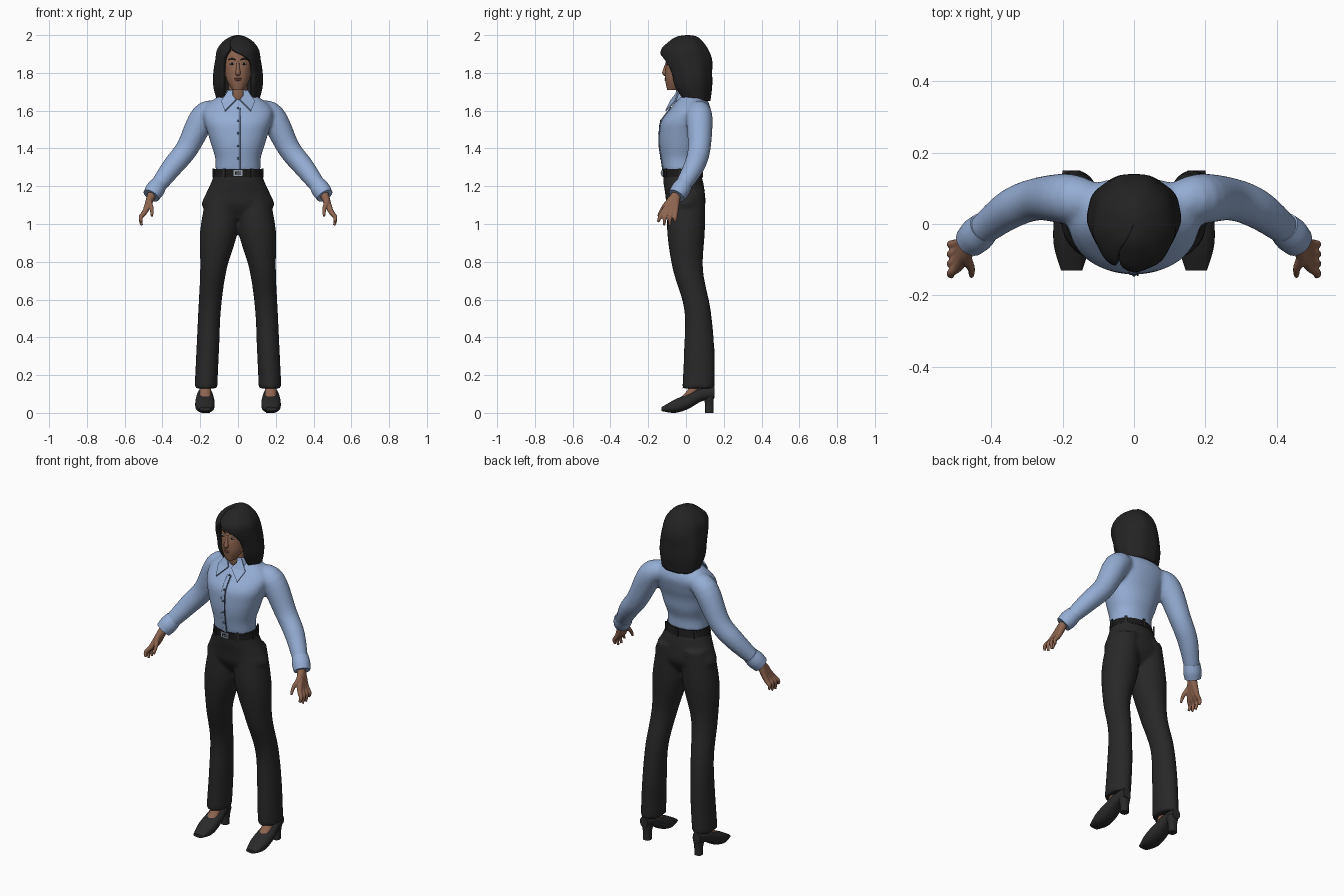
import bpy, bmesh
from math import sin, cos, asin, pi, tau
from mathutils import Vector, Matrix

cube = bpy.data.objects.get("Cube")
if cube:
    bpy.data.objects.remove(cube)


def material(name, *rgb):
    mat = bpy.data.materials.new(name)
    mat.use_nodes = True
    mat.diffuse_color = (*rgb, 1)
    shader = mat.node_tree.nodes["Principled BSDF"]
    shader.inputs["Base Color"].default_value = (*rgb, 1)
    shader.inputs["Roughness"].default_value = .7
    return mat


SHIRT = material("shirt blue", .3, .42, .66)
SEAM = material("seam blue", .06, .09, .16)
SKIN = material("skin brown", .27, .13, .08)
LIPS = material("lip brown", .25, .09, .06)
HAIR = material("hair black", .017, .017, .017)
CLOTH = material("trouser black", .021, .021, .021)
LEATHER = material("shoe black", .023, .023, .023)
BELT = material("belt black", .01, .01, .01)
METAL = material("buckle grey", .3, .35, .42)
EYE = material("eye white", .4, .34, .3)
UP, BACK = (0, 0, 1), (0, 1, 0)


def stack(start, end, widths, lows, highs, centres=None, axis=UP, ease=lambda t: t):
    """Sections spaced by rule along an axis; lows and highs bound their depth."""
    last = len(widths) - 1
    rows = []
    for i, (width, low, high) in enumerate(zip(widths, lows, highs)):
        along = start + (end - start) * ease(i / last)
        middle, x = (low + high) / 2, centres[i] if centres else 0
        place = (x, middle, along) if axis == UP else (x, along, middle)
        rows.append((*place, width, (high - low) / 2))
    return rows


def tube(points, radii):
    return [(*point, radius, radius) for point, radius in zip(points, radii)]


def flip(rows):
    return [(-row[0], *row[1:]) for row in rows]


def smooth_rows(rows, steps=5):
    """Catmull-Rom interpolation between sections."""
    padded = [rows[0], *rows, rows[-1]]
    result = []
    for group in zip(padded, padded[1:], padded[2:], padded[3:]):
        for k in range(steps):
            t = k / steps
            result.append([q + t * (r - p + t * (2 * p - 5 * q + 4 * r - s + t * (3 * q - p - 3 * r + s))) / 2
                           for p, q, r, s in zip(*group)])
    return result + [list(rows[-1])]


def loft(bm, rows, axis=None, power=2, sides=32, ripple=0, cap=True):
    """Skin oval sections; two extra values per section leave an opening in front."""
    rows = smooth_rows(rows)
    opened = len(rows[0]) > 5
    bend = lambda v: abs(v) ** (2 / power) * (1 if v > 0 else -1)
    ref = Vector(UP if axis == BACK else BACK)
    rings = []
    for i, row in enumerate(rows):
        centre, rx, ry = Vector(row[:3]), row[3], row[4]
        before, after = rows[max(i - 1, 0)], rows[min(i + 1, len(rows) - 1)]
        forward = Vector(axis) if axis else (Vector(after[:3]) - Vector(before[:3])).normalized()
        side = ref.cross(forward).normalized()
        depth = forward.cross(side)
        begin, finish_angle = 0, tau
        if opened:
            left, right = (asin(max(-1, min(1, edge / rx))) for edge in row[5:])
            begin, finish_angle = right, tau + left
        ring = []
        for k in range(sides + opened):
            angle = begin + (finish_angle - begin) * k / sides
            swell = 1 + ripple * cos(9 * angle)
            ring.append(bm.verts.new(centre + swell * (side * rx * bend(sin(angle))
                                                       - depth * ry * bend(cos(angle)))))
        rings.append(ring)
    for low, high in zip(rings, rings[1:]):
        for k in range(sides):
            j = (k + 1) % len(low)
            bm.faces.new((low[k], low[j], high[j], high[k])).smooth = True
    if cap:
        bm.faces.new(rings[-1])
        if not opened:
            bm.faces.new(rings[0][::-1])


def finish(name, bm, mat, voxel=0, mirror=False, thick=0, relax=5):
    mesh = bpy.data.meshes.new(name)
    bm.to_mesh(mesh)
    bm.free()
    mesh.materials.append(mat)
    ob = bpy.data.objects.new(name, mesh)
    bpy.context.collection.objects.link(ob)
    if voxel:
        fuse = ob.modifiers.new("fuse", 'REMESH')
        fuse.mode, fuse.voxel_size, fuse.use_smooth_shade = 'VOXEL', voxel, True
        soften = ob.modifiers.new("soften", 'SMOOTH')
        soften.factor, soften.iterations = .5, relax
    if thick:
        ob.modifiers.new("thickness", 'SOLIDIFY').thickness = thick
    if mirror:
        ob.modifiers.new("mirror", 'MIRROR')


def part(name, mat, *lofts, voxel=0, mirror=False, thick=0, relax=5, **options):
    bm = bmesh.new()
    for rows in lofts:
        loft(bm, rows, **options)
    finish(name, bm, mat, voxel, mirror, thick, relax)


def ball(name, mat, place, size, mirror=False):
    bm = bmesh.new()
    bmesh.ops.create_uvsphere(bm, u_segments=16, v_segments=10, radius=1,
                              matrix=Matrix.LocRotScale(Vector(place), None, Vector(size)))
    for face in bm.faces:
        face.smooth = True
    finish(name, bm, mat, mirror=mirror)


def box(name, mat, place, size, turn=0):
    bm = bmesh.new()
    bmesh.ops.create_cube(bm, size=1, matrix=Matrix.Translation(place) @ Matrix.Rotation(turn, 4, 'Z')
                          @ Matrix.Diagonal((*size, 1)))
    finish(name, bm, mat)


# Shirt: torso and sleeves fused into one skin
torso = stack(1.28, 1.68, [.12, .12, .14, .16, .18, .18, .1],
              [-.12, -.13, -.14, -.14, -.13, -.08, -.03], [.07, .07, .09, .1, .12, .13, .1])
arm = tube([(.1, .06, 1.6), (.18, .07, 1.57), (.27, .07, 1.4), (.35, .04, 1.3), (.44, -.03, 1.18)],
           [.05, .07, .06, .055, .04])
bm = bmesh.new()
loft(bm, torso, axis=UP, power=2.2, sides=48)
loft(bm, arm)
loft(bm, flip(arm))
finish("shirt", bm, SHIRT, voxel=.01)
part("cuffs", SHIRT, tube([(.42, -.01, 1.21), (.44, -.03, 1.18), (.46, -.05, 1.15)], [.045, .05, .045]),
     mirror=True)

# Button placket, seam and buttons follow the chest line
chest = [(row[1] - row[4], row[2]) for row in torso[:-1]]
part("placket", SHIRT, [(0, y, z, .014, .003) for y, z in chest], axis=UP, sides=12)
part("placket_seam", SEAM, [(.01, y - .002, z, .003, .003) for y, z in chest], axis=UP, sides=8)
for y, z in chest[1:]:
    ball("button", SEAM, (0, y - .003, z), (.006, .004, .006))

# Collar band and pointed leaves
band = stack(1.65, 1.71, [.08, .06], [-.07, -.06], [.09, .07])
part("collar_band", SHIRT, [(*row, -.03, .03) for row in band], axis=UP, thick=.006, cap=False)
bm = bmesh.new()
leaf = [(.01, -.08, 1.66), (.07, -.11, 1.6), (.09, -.06, 1.65), (.05, -.04, 1.71)]
bm.faces.new([bm.verts.new(point) for point in leaf])
bmesh.ops.triangulate(bm, faces=bm.faces[:])
finish("collar_leaves", bm, SHIRT, mirror=True, thick=.007)

# Trousers: hips and legs fused
hips = stack(1.03, 1.29, [.12, .19, .17, .14, .12], [-.06, -.1, -.11, -.12, -.12], [.06, .1, .1, .09, .07])
leg = stack(.13, 1.18, [.06, .06, .06, .07, .1, .08], [-.02, -.01, -.01, -.07, -.1, -.09],
            [.15, .15, .13, .09, .1, .1], centres=[.17, .16, .15, .13, .1, .08])
bm = bmesh.new()
loft(bm, hips, axis=UP, sides=48)
loft(bm, leg, axis=UP)
loft(bm, flip(leg), axis=UP)
finish("trousers", bm, CLOTH, voxel=.01)

# Belt, loops and buckle
part("belt", BELT, stack(1.25, 1.29, [.132, .125], [-.125, -.125], [.085, .075]), axis=UP, sides=48)
for k in range(7):
    angle = .6 + k * (tau - 1.2) / 6
    box("belt_loop", CLOTH, (.13 * sin(angle), -.02 - .105 * cos(angle), 1.27), (.014, .008, .05), angle)
box("buckle", METAL, (0, -.125, 1.27), (.05, .01, .03))
box("buckle_center", BELT, (0, -.13, 1.27), (.03, .004, .016))
box("buckle_pin", METAL, (.006, -.132, 1.27), (.026, .004, .005))

# Shoes, heels and feet
part("shoes", LEATHER, stack(-.13, .15, [.03, .05, .05, .04, .025], [.01, 0, .02, .06, .08],
                             [.03, .07, .1, .13, .14], centres=[.175] * 5, axis=BACK),
     axis=BACK, power=2.4, mirror=True)
part("heels", LEATHER, stack(0, .1, [.022, .024, .035], [.1, .1, .09], [.145, .145, .15], centres=[.17] * 3),
     axis=UP, power=2.5, mirror=True)
part("feet", SKIN, tube([(.174, 0, .08), (.173, .03, .11), (.172, .06, .16)], [.03] * 3), axis=UP, mirror=True)

# Hands: each finger runs from the wrist through its knuckle, fused into a palm
wrist = (.455, -.05, 1.16)
fingers = []
for i in range(4):
    tip = 1.01 - .02 * sin(i * pi / 3)
    fingers.append(tube([wrist, (.49, -.115 + .02 * i, 1.07), (.515, -.138 + .027 * i, 1.035),
                         (.51, -.147 + .03 * i, tip)], [.024, .015, .011, .007]))
thumb = tube([wrist, (.47, -.09, 1.12), (.457, -.125, 1.08), (.456, -.147, 1.04)], [.02, .016, .011, .007])
part("hands", SKIN, *fingers, thumb, sides=16, voxel=.004, relax=3, mirror=True)

# Head, neck and nose
part("neck", SKIN, tube([(0, .04, 1.58), (0, 0, 1.67), (0, 0, 1.76)], [.05] * 3), axis=UP)
part("head", SKIN, stack(1.71, 1.97, [.03, .06, .07, .08, .07, .03], [-.1, -.11, -.11, -.1, -.09, -.04],
                         [-.04, .02, .05, .08, .1, .05]), axis=UP)
part("nose", SKIN, tube([(0, -.1, 1.86), (0, -.11, 1.82), (0, -.112, 1.8), (0, -.1, 1.79)],
                        [.006, .01, .014, .01]), sides=16)

# Facial features
ball("eyes", EYE, (.031, -.096, 1.848), (.014, .007, .006), mirror=True)
ball("irises", BELT, (.031, -.1015, 1.848), (.006, .003, .005), mirror=True)
part("eyebrows", HAIR, tube([(.012, -.1, 1.868), (.03, -.095, 1.875), (.05, -.08, 1.87)],
                            [.002, .004, .002]), sides=8, mirror=True)
ball("upper_lip", LIPS, (0, -.105, 1.77), (.021, .008, .004))
ball("lower_lip", LIPS, (0, -.105, 1.762), (.017, .009, .005))

# Bobbed hair with a side-swept fringe: a domed shell open over the face
dome = stack(1.65, 2, [.11, .13, .13, .12, .11, .08, .04, .01], [-.03, -.08, -.1, -.13, -.13, -.09, -.05, 0],
             [.13, .14, .14, .14, .12, .09, .06, .02], ease=lambda t: sin(t * pi / 2))
left_edge = [-.08, -.08, -.08, -.08, -.05, -.04, -.02, 0]
right_edge = [.08, .08, .08, .06, -.03, -.04, -.02, 0]
part("hair", HAIR, [(*row, left, right) for row, left, right in zip(dome, left_edge, right_edge)],
     axis=UP, sides=72, ripple=.012, thick=.025)
